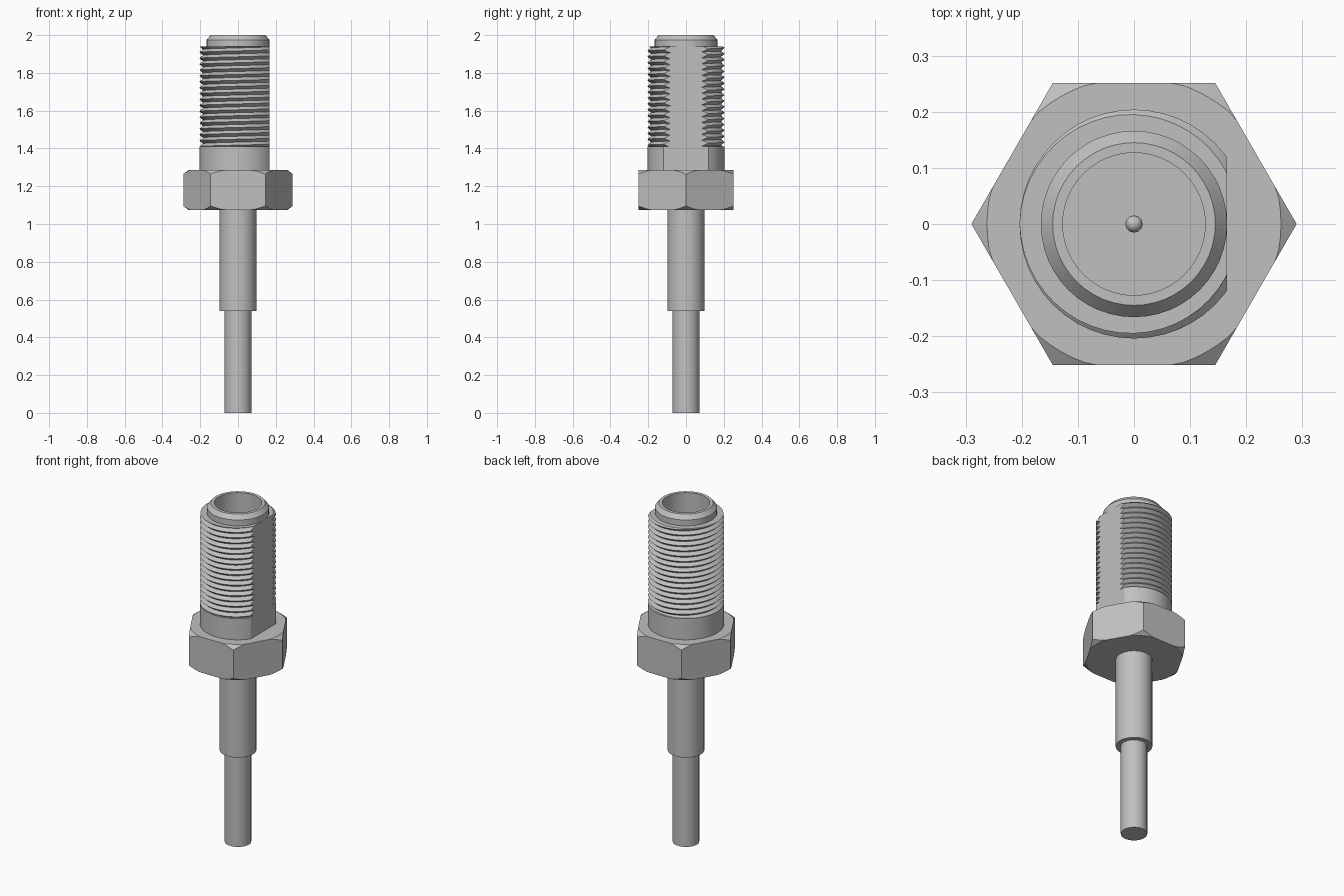
import bpy, bmesh
from math import pi, cos, sin, radians

if "Cube" in bpy.data.objects:
    bpy.data.objects.remove(bpy.data.objects["Cube"])

# One metal colour for everything
metal = bpy.data.materials.new("grey metal")
metal.use_nodes = True
metal.diffuse_color = (0.53, 0.53, 0.53, 1)
metal.node_tree.nodes["Principled BSDF"].inputs["Base Color"].default_value = metal.diffuse_color

SEG = 48
FLAT_X = 0.166


def finish(name, bm, cut_flat=False):
    """Clean the mesh, optionally mill the side flat, and make the object."""
    bmesh.ops.remove_doubles(bm, verts=bm.verts[:], dist=1e-5)
    if cut_flat:
        bmesh.ops.bisect_plane(bm, geom=bm.verts[:] + bm.edges[:] + bm.faces[:],
                               plane_co=(FLAT_X, 0, 0), plane_no=(1, 0, 0),
                               clear_outer=True)
        bmesh.ops.holes_fill(bm, edges=[e for e in bm.edges if e.is_boundary], sides=0)
    bmesh.ops.recalc_face_normals(bm, faces=bm.faces[:])
    mesh = bpy.data.meshes.new(name)
    bm.to_mesh(mesh)
    bm.free()
    mesh.materials.append(metal)
    obj = bpy.data.objects.new(name, mesh)
    bpy.context.collection.objects.link(obj)
    bpy.ops.object.select_all(action='DESELECT')
    obj.select_set(True)
    bpy.context.view_layer.objects.active = obj
    bpy.ops.object.shade_smooth_by_angle(angle=radians(30))
    return obj


def sweep(profile_at, segments=SEG, closed=False):
    """Turn a profile around z; profile_at(angle) gives its (radius, z) points."""
    bm = bmesh.new()
    cols = []
    for i in range(segments + 1):
        a = 2 * pi * i / segments
        cols.append([bm.verts.new((r * cos(a), r * sin(a), z))
                     for r, z in profile_at(a)])
    count = len(cols[0])
    for c, d in zip(cols, cols[1:]):
        for j in range(count if closed else count - 1):
            k = (j + 1) % count
            bm.faces.new((c[j], d[j], d[k], c[k]))
    return bm


def lathe(name, profile, cut_flat=False):
    return finish(name, sweep(lambda a: profile), cut_flat)


def rod(name, radius, low, high, cut_flat=False):
    return lathe(name, [(0, low), (radius, low), (radius, high), (0, high)], cut_flat)


# Stepped stem and collar
rod("lower_stem", 0.071, 0, 0.54)
rod("upper_stem", 0.098, 0.54, 1.075)
rod("collar", 0.204, 1.285, 1.41, cut_flat=True)

# Hexagonal nut, corners chamfered by a cone at both ends
NUT_LOW, NUT_HIGH, APOTHEM, CONE = 1.075, 1.285, 0.251, 0.262


def nut_profile(a):
    r = APOTHEM / cos(a % (pi / 3) - pi / 6)
    drop = max(0, r - CONE) * 0.75
    inner = min(r, CONE)
    return [(0, NUT_LOW), (inner, NUT_LOW), (r, NUT_LOW + drop),
            (r, NUT_HIGH - drop), (inner, NUT_HIGH), (0, NUT_HIGH)]


finish("hex_nut", sweep(nut_profile, 72))

# Helical thread sleeve
LOW, HIGH, TURNS = 1.41, 1.94, 17
PITCH = (HIGH - LOW) / TURNS
ROOT, CREST, INNER = 0.186, 0.204, 0.15


def thread_profile(a):
    turn = a / (2 * pi)
    points = [(INNER, LOW)]
    for k in range(-2, 2 * TURNS + 1):
        z = min(max(LOW + (k / 2 + turn) * PITCH, LOW), HIGH)
        phase = ((z - LOW) / PITCH - turn) % 1
        points.append((ROOT + (CREST - ROOT) * (1 - abs(2 * phase - 1)), z))
    return points + [(INNER, HIGH)]


finish("thread", sweep(thread_profile, SEG, closed=True), cut_flat=True)

# Hollow tip with chamfered rim and bore
lathe("barrel_tip", [(0, 1.45), (0.158, 1.45), (0.158, 1.935), (0.166, 1.935),
                     (0.166, 1.975), (0.145, 2), (0.127, 2), (0.127, 1.5), (0, 1.5)])

# Round-ended centre pin inside the bore
pin = [(0, 1.49), (0.015, 1.49)]
pin += [(0.015 * cos(t * pi / 8), 1.8 + 0.015 * sin(t * pi / 8)) for t in range(5)]
lathe("centre_pin", pin)
